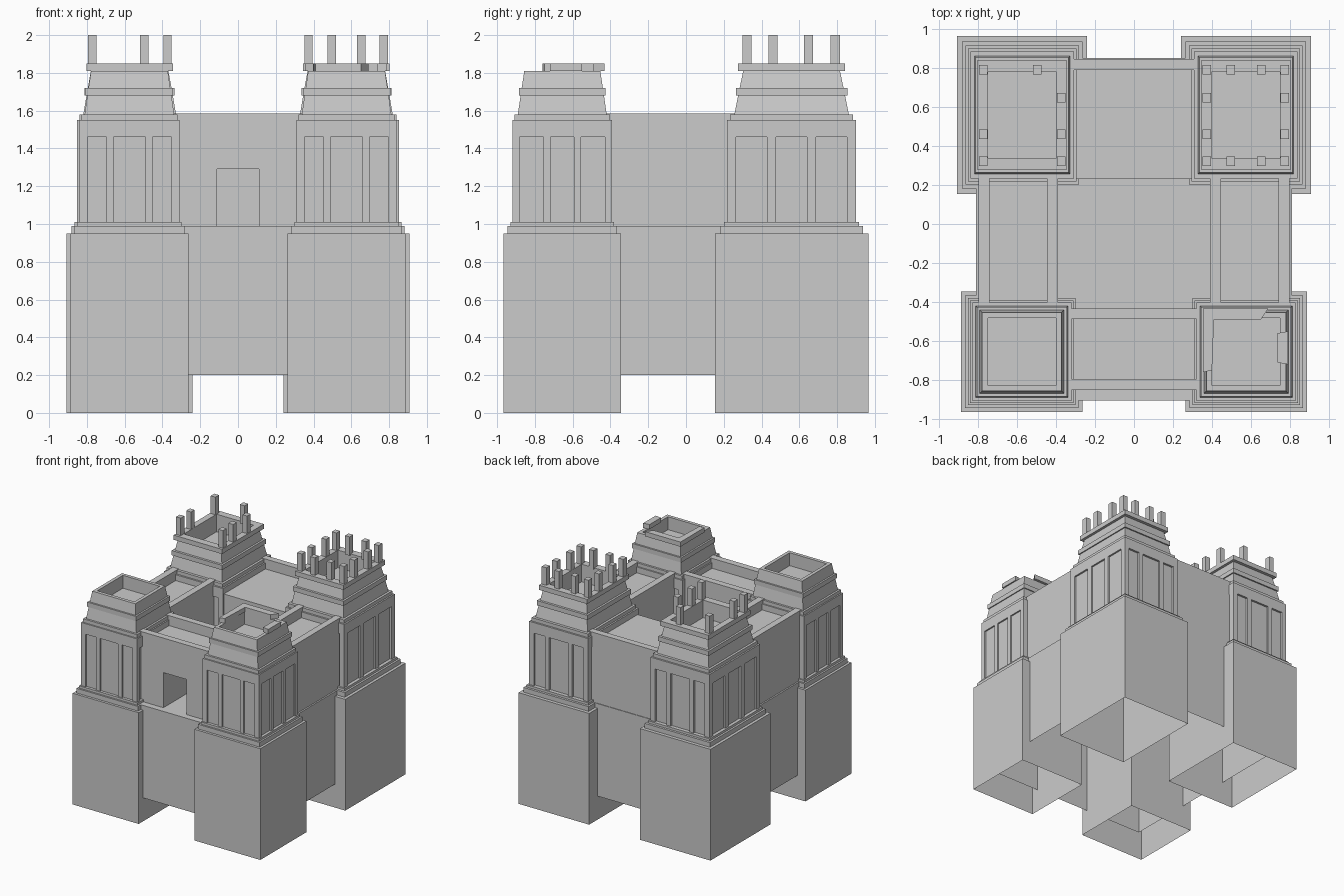
import bpy, bmesh

if "Cube" in bpy.data.objects:
    bpy.data.objects.remove(bpy.data.objects["Cube"])


def finish(name, bm):
    me = bpy.data.meshes.new(name)
    bm.to_mesh(me)
    bm.free()
    ob = bpy.data.objects.new(name, me)
    bpy.context.collection.objects.link(ob)
    return ob


def add_box(bm, x0, x1, y0, y1, z0, z1, open_bottom=False):
    v = [bm.verts.new((x, y, z)) for z in (z0, z1)
         for x, y in ((x0, y0), (x1, y0), (x1, y1), (x0, y1))]
    for i in range(4):
        j = (i + 1) % 4
        bm.faces.new((v[i], v[j], v[j + 4], v[i + 4]))
    bm.faces.new(v[4:])
    if not open_bottom:
        bm.faces.new(v[3::-1])


def boxes(name, items, **kw):
    bm = bmesh.new()
    for b in items:
        add_box(bm, *b, **kw)
    return finish(name, bm)


def prism(name, pts, z0, z1):
    bm = bmesh.new()
    f = bm.faces.new([bm.verts.new((x, y, z0)) for x, y in pts])
    r = bmesh.ops.extrude_face_region(bm, geom=[f])
    bmesh.ops.translate(bm, vec=(0, 0, z1 - z0),
                        verts=[e for e in r["geom"] if isinstance(e, bmesh.types.BMVert)])
    bmesh.ops.recalc_face_normals(bm, faces=bm.faces)
    return finish(name, bm)


SHAFT, RECESS = 0.055, 0.07
# (inset from the base outline, height)
PROFILE = [(0, 0), (0, .95), (.025, .95), (.025, .99), (.042, .99), (.042, 1.01),
           (RECESS, 1.01), (RECESS, 1.46), (SHAFT, 1.46), (SHAFT, 1.55),
           (.068, 1.55), (.068, 1.58), (.088, 1.58), (.105, 1.68), (.095, 1.68),
           (.095, 1.72), (.112, 1.72), (.128, 1.81)]
CROWN = [(.105, 1.81), (.105, 1.85), (.158, 1.85), (.158, 1.70)]
PLAIN = [(.162, 1.81), (.162, 1.70)]
X_BREAKS = [0, .08, .27, .34, .66, .73, .92, 1]
Y_BREAKS = [0, .07, .31, .38, .62, .69, .93, 1]


def tower(name, x0, x1, y0, y1, kx, ky, top):
    # open-bottomed shell made of stacked rectangles
    bm = bmesh.new()
    prev = None
    for d, z in PROFILE + top:
        a, b = d * kx, d * ky
        ring = [bm.verts.new(p) for p in ((x0 + a, y0 + b, z), (x1 - a, y0 + b, z),
                                          (x1 - a, y1 - b, z), (x0 + a, y1 - b, z))]
        if prev:
            for i in range(4):
                j = (i + 1) % 4
                bm.faces.new((prev[i], prev[j], ring[j], ring[i]))
        prev = ring
    bm.faces.new(prev)
    finish(name, bm)
    # pilasters framing three recessed panels on each side
    a, b = SHAFT * kx, SHAFT * ky
    t = (RECESS - SHAFT) * 1.2
    sx0, sx1, sy0, sy1 = x0 + a, x1 - a, y0 + b, y1 - b
    bm = bmesh.new()
    for i in range(0, 8, 2):
        px = [sx0 + (sx1 - sx0) * f for f in X_BREAKS[i:i + 2]]
        py = [sy0 + (sy1 - sy0) * f for f in Y_BREAKS[i:i + 2]]
        add_box(bm, *px, sy0, sy0 + t, 1.01, 1.46)
        add_box(bm, *px, sy1 - t, sy1, 1.01, 1.46)
        add_box(bm, sx0, sx0 + t, *py, 1.01, 1.46)
        add_box(bm, sx1 - t, sx1, *py, 1.01, 1.46)
    finish(name + "_pilasters", bm)


# corner towers
tower("back_left_tower", -.907, -.24, .153, .965, 1, 1.17, CROWN)
tower("back_right_tower", .24, .907, .153, .965, 1, 1.17, CROWN)
tower("front_left_tower", -.887, -.263, -.965, -.345, .85, .85, PLAIN)
tower("front_right_tower", .263, .887, -.965, -.345, .85, .85, PLAIN)

# posts on the back towers, some lost on the left one
PX, PY = (.373, .497, .652, .772), (.322, .46, .648, .79)
LOST = {(2, 3), (0, 3), (3, 2), (2, 0), (1, 0)}
for side, s in (("left", -1), ("right", 1)):
    items = []
    for i, x in enumerate(PX):
        for j, y in enumerate(PY):
            edge = i in (0, 3) or j in (0, 3)
            if edge and not (s < 0 and (i, j) in LOST):
                items.append((s * x - .022, s * x + .022, y - .024, y + .024, 1.84, 2.0))
    boxes(f"back_{side}_posts", items)

# broken crown left on the front right tower
prism("broken_crown_corner", [(.355, -.432), (.69, -.432), (.65, -.49), (.41, -.49),
                              (.40, -.75), (.355, -.76)], 1.81, 1.85)
prism("broken_crown_side", [(.735, -.56), (.79, -.55), (.79, -.72), (.735, -.71)], 1.81, 1.85)

# lower body, open underneath
boxes("lower_body", [(-.81, .81, -.905, .85, .2, .99)], open_bottom=True)

# upper ranges around the court, each with parapets
ROOF, TOP, T = 1.50, 1.585, .056
for side, s in (("left", -1), ("right", 1)):
    def span(p, q):
        return sorted((s * p, s * q))
    boxes(f"{side}_range", [(*span(.39, .797), -.44, .29, .99, ROOF),
                            (*span(.39, .39 + T), -.44, .29, ROOF, TOP),
                            (*span(.797 - T, .797), -.44, .29, ROOF, TOP)])
boxes("back_range", [(-.38, .38, .23, .845, .99, ROOF),
                     (-.38, .38, .79, .845, ROOF, TOP)])
# front range with a doorway
boxes("front_range", [(-.37, -.11, -.85, -.432, .99, ROOF),
                      (.11, .37, -.85, -.432, .99, ROOF),
                      (-.11, .11, -.85, -.432, 1.29, ROOF),
                      (-.37, .37, -.85, -.85 + T, ROOF, TOP),
                      (-.37, .37, -.432 - T, -.432, ROOF, TOP)])
